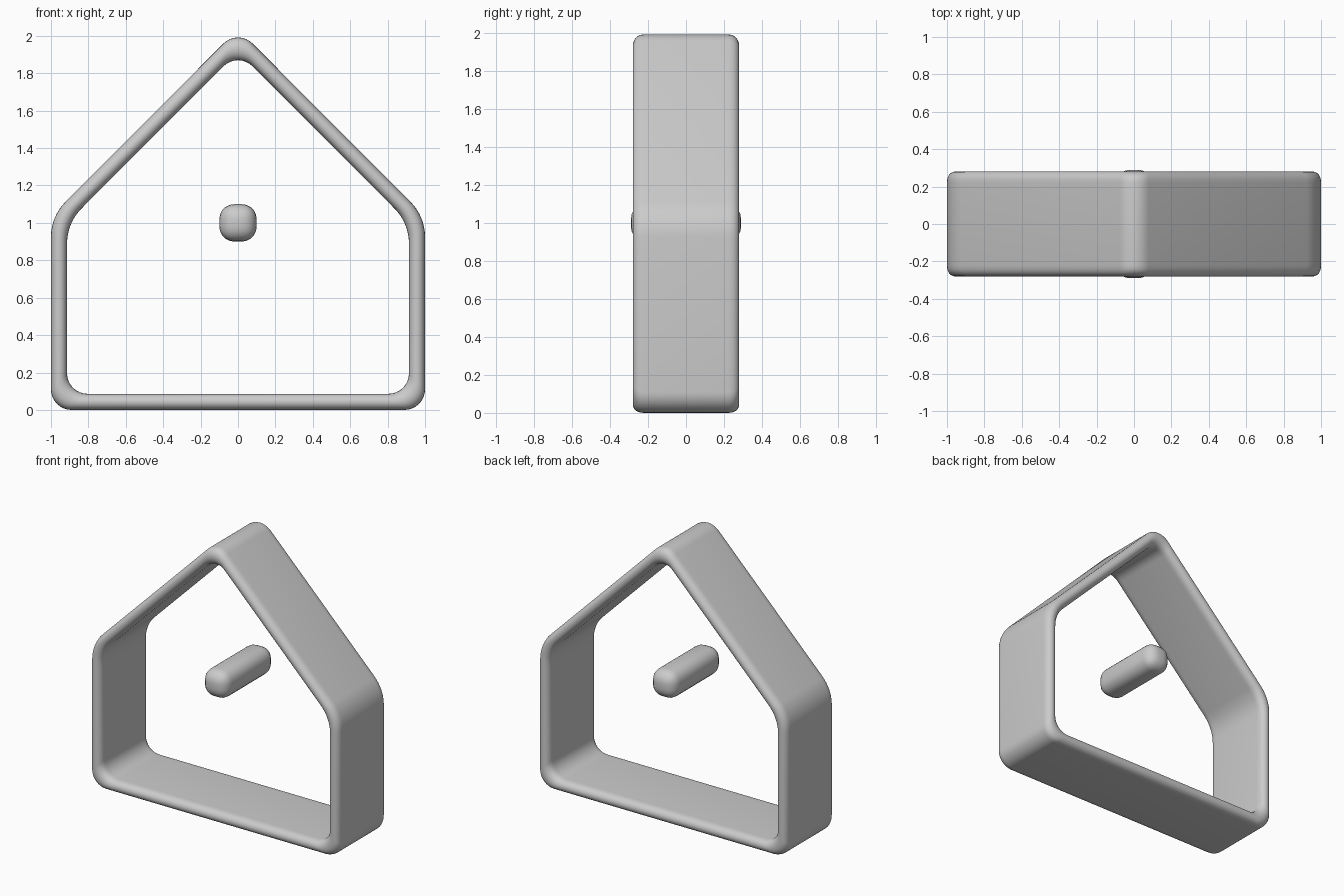
import bpy, bmesh
from math import sin, cos, pi, tan
from mathutils import Vector

cube = bpy.data.objects.get("Cube")
if cube:
    bpy.data.objects.remove(cube, do_unlink=True)

grey = bpy.data.materials.new("light_grey")
grey.use_nodes = True
colour = (0.6, 0.6, 0.6, 1)
grey.diffuse_color = colour
grey.node_tree.nodes["Principled BSDF"].inputs["Base Color"].default_value = colour

HALF_DEPTH, WALL = 0.28, 0.086
HOUSE = [Vector(p) for p in ((-1, 0), (1, 0), (1, 1.035), (0, 2.037), (-1, 1.035))]


def finish(name, bm):
    bmesh.ops.recalc_face_normals(bm, faces=bm.faces)
    mesh = bpy.data.meshes.new(name)
    bm.to_mesh(mesh)
    bm.free()
    mesh.materials.append(grey)
    obj = bpy.data.objects.new(name, mesh)
    bpy.context.collection.objects.link(obj)
    for poly in mesh.polygons:
        poly.use_smooth = True


def rounded_outline(inset, trim=0.11, steps=8):
    """House outline moved inward, with every corner turned into an arc."""
    points = []
    for i, corner in enumerate(HOUSE):
        a = (corner - HOUSE[i - 1]).normalized()
        b = (HOUSE[(i + 1) % len(HOUSE)] - corner).normalized()
        turn = a.angle(b)
        left = Vector((-a.y, a.x))
        tip = corner + left * inset - a * inset * tan(turn / 2)
        radius = trim / tan(turn / 2)
        centre = tip - a * trim + left * radius
        for s in range(steps + 1):
            t = turn * s / steps
            points.append(centre + (a * sin(t) - left * cos(t)) * radius)
    return points


# Wall cross-section: (inset, y), rounded at the front and back rims
section = []
STEPS, RIM = 12, 0.06
for side in (-1, 1):
    for s in range(STEPS + 1):
        t = pi * s / STEPS
        inset = WALL / 2 * (1 + side * cos(t))
        section.append((inset, side * (HALF_DEPTH - RIM + RIM * sin(t) ** 0.85)))

# House frame
bm = bmesh.new()
rings = [[bm.verts.new((p.x, y, p.y)) for p in rounded_outline(inset)]
         for inset, y in section]
for i, ring in enumerate(rings):
    last = rings[i - 1]
    for j in range(len(ring)):
        bm.faces.new((last[j - 1], last[j], ring[j], ring[j - 1]))
finish("house_frame", bm)

# Peg floating through the middle, with a softly squared section
bm = bmesh.new()
bmesh.ops.create_cube(bm, size=1)
for v in bm.verts:
    v.co = Vector((v.co.x * 0.2, v.co.y * 0.58, v.co.z * 0.2 + 1))
bmesh.ops.bevel(bm, geom=bm.edges[:], offset=0.08, segments=5,
                profile=0.5, affect='EDGES')
finish("centre_peg", bm)
